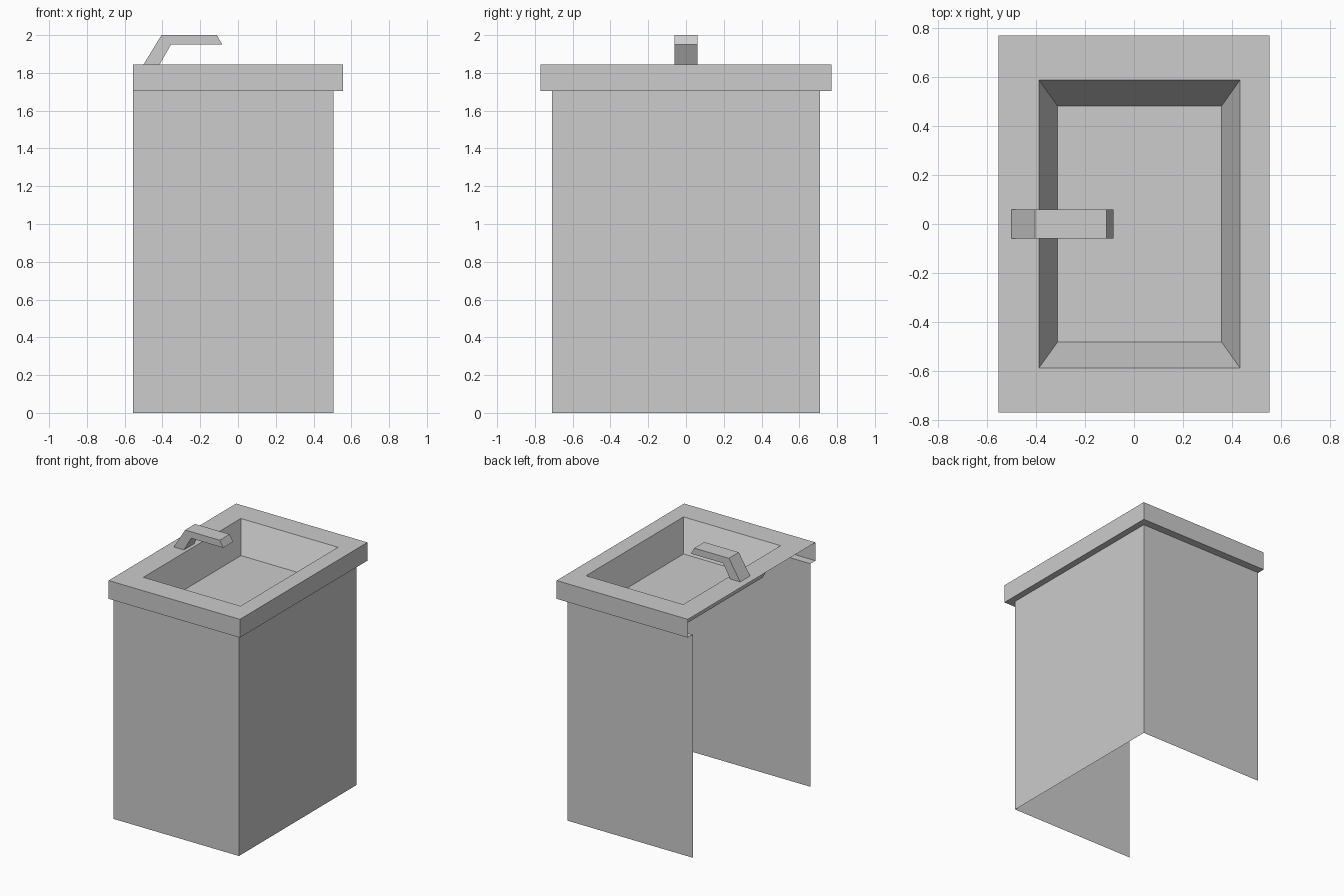
import bpy

if "Cube" in bpy.data.objects:
    bpy.data.objects.remove(bpy.data.objects["Cube"])

grey = bpy.data.materials.new("light grey")
grey.diffuse_color = (0.604, 0.604, 0.604, 1)
grey.use_nodes = True
grey.node_tree.nodes["Principled BSDF"].inputs["Base Color"].default_value = grey.diffuse_color


def make(name, verts, faces):
    mesh = bpy.data.meshes.new(name)
    mesh.from_pydata(verts, [], faces)
    mesh.materials.append(grey)
    obj = bpy.data.objects.new(name, mesh)
    bpy.context.scene.collection.objects.link(obj)
    return obj


def strip(rings, closed):
    """Join successive rings of points with quads."""
    n = len(rings[0])
    verts = [p for ring in rings for p in ring]
    faces = []
    for r in range(len(rings) - 1):
        for i in range(n if closed else n - 1):
            j = (i + 1) % n
            a, b = r * n, (r + 1) * n
            faces.append((a + i, a + j, b + j, b + i))
    return verts, faces


def rect(x0, x1, y, z):
    return [(x0, -y, z), (x1, -y, z), (x1, y, z), (x0, y, z)]


BACK = -0.555
TOP, LIP, FLOOR = 1.845, 1.705, 1.622

# Cabinet: three thin walls, open at the wall side and underneath
make("cabinet_walls", *strip([rect(BACK, 0.505, 0.71, 0.0),
                              rect(BACK, 0.505, 0.71, LIP)], False))

# Counter edge: underside lip and upright skirt on three sides
make("counter_edge", *strip([rect(BACK, 0.505, 0.71, LIP),
                             rect(BACK, 0.555, 0.77, LIP),
                             rect(BACK, 0.555, 0.77, TOP)], False))

# Counter surface: flat frame around the basin opening
opening = rect(-0.388, 0.433, 0.588, TOP)
make("counter_top", *strip([rect(BACK, 0.555, 0.77, TOP), opening], True))

# Basin: tapered walls and a flat floor
verts, faces = strip([opening, rect(-0.312, 0.358, 0.482, FLOOR)], True)
make("basin", verts, faces + [(4, 5, 6, 7)])

# Tap: bent bar profile extruded across
profile = [(-0.50, TOP), (-0.415, TOP), (-0.355, 1.95),
           (-0.083, 1.95), (-0.112, 2.0), (-0.405, 2.0)]
verts, faces = strip([[(x, 0.06, z) for x, z in profile],
                      [(x, -0.06, z) for x, z in profile]], True)
make("tap", verts, faces + [(5, 4, 3, 2, 1, 0), (6, 7, 8, 9, 10, 11)])
